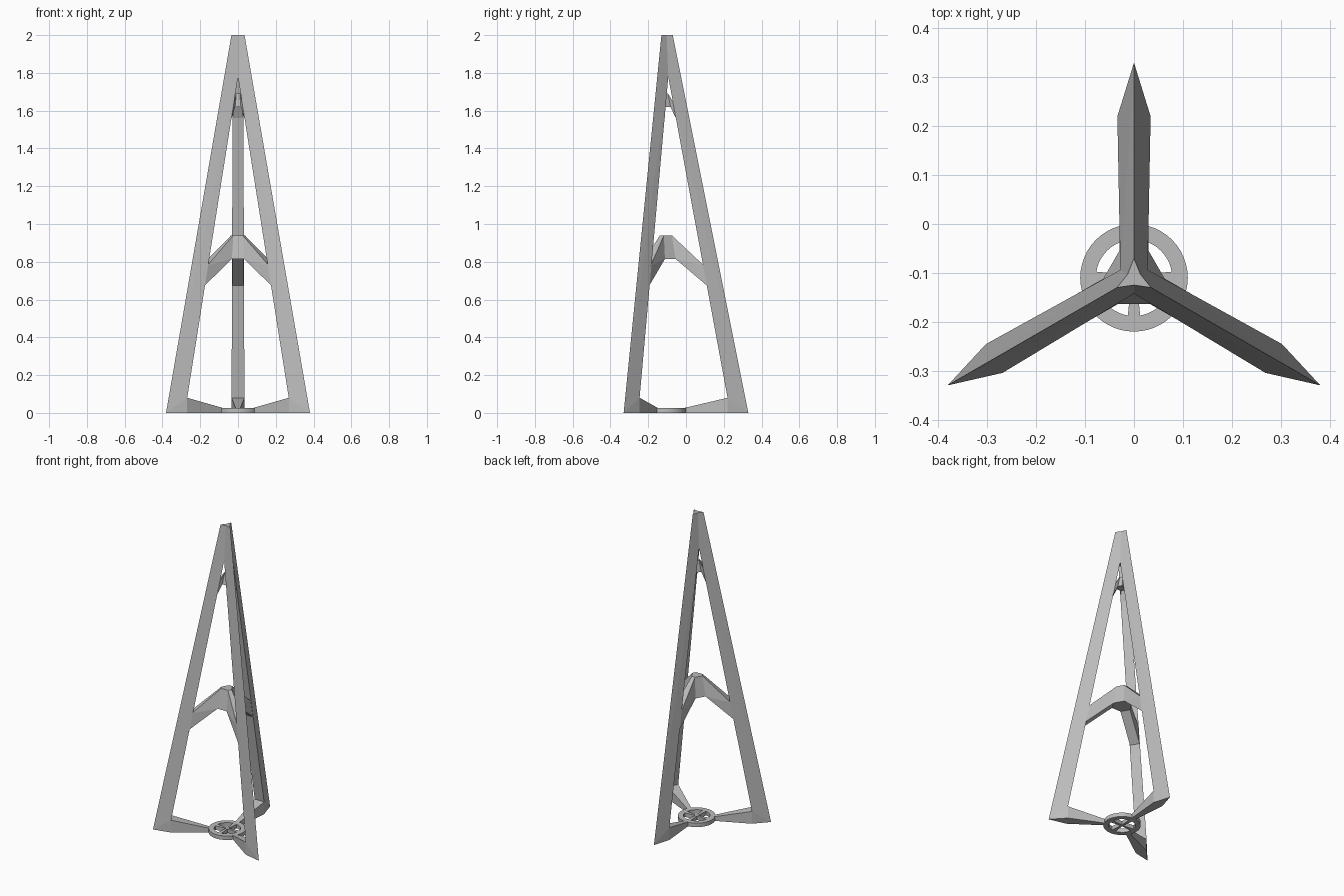
import bpy, bmesh, math
from mathutils import Vector

cube = bpy.data.objects.get("Cube")
if cube:
    bpy.data.objects.remove(cube, do_unlink=True)

AXIS = Vector((0, -0.11, 0))
LEG_ANGLES = [math.radians(a) for a in (90, 210, 330)]

grey = bpy.data.materials.new("plain_grey")
grey.use_nodes = True
colour = (0.5, 0.5, 0.5, 1)
grey.diffuse_color = colour
grey.node_tree.nodes["Principled BSDF"].inputs["Base Color"].default_value = colour


def polar(r, side, z, angle):
    """Point at radius r along an angle, shifted sideways."""
    c, s = math.cos(angle), math.sin(angle)
    return AXIS + Vector((r * c - side * s, r * s + side * c, z))


def pair(r, w, z, angle):
    return [polar(r, w, z, angle), polar(r, -w, z, angle)]


def hull(bm, points):
    """Add one convex solid."""
    part = bmesh.new()
    for p in points:
        part.verts.new(p)
    bmesh.ops.convex_hull(part, input=part.verts[:])
    bmesh.ops.dissolve_limit(part, angle_limit=0.01, verts=part.verts[:], edges=part.edges[:])
    bmesh.ops.recalc_face_normals(part, faces=part.faces[:])
    mesh = bpy.data.meshes.new("temporary")
    part.to_mesh(mesh)
    part.free()
    bm.from_mesh(mesh)
    bpy.data.meshes.remove(mesh)


def finish(bm, name):
    mesh = bpy.data.meshes.new(name)
    bm.to_mesh(mesh)
    bm.free()
    mesh.materials.append(grey)
    obj = bpy.data.objects.new(name, mesh)
    bpy.context.scene.collection.objects.link(obj)
    return obj


# Knife-edged legs: height, ridge radius, inner radius, inner half width, core radius
SECTIONS = [(0, 0.44, 0.33, 0.034, 0.33),
            (0.08, 0.424, 0.33, 0.034, 0.33),
            (1.78, 0.084, 0.016, 0.028, 0.016),
            (2, 0.04, 0.0075, 0.013, 0)]


def section(angle, z, ridge, inner, w, core):
    return [polar(ridge, 0, z, angle), polar(core, 0, z, angle)] + pair(inner, w, z, angle)


for i, a in enumerate(LEG_ANGLES):
    bm = bmesh.new()
    for low, high in zip(SECTIONS, SECTIONS[1:]):
        hull(bm, section(a, *low) + section(a, *high))
    # solid core behind the joined tops
    hull(bm, [polar(0, 0, 1.78, a)] + pair(0.016, 0.028, 1.78, a)
         + pair(0.0075, 0.013, 2, a) + [polar(0, 0, 2, a)])
    finish(bm, f"leg_{i + 1}")


# Three-armed braces: each spec is radius, half width, height
def brace(name, hub_top, hub_bottom, leg_top, leg_bottom):
    bm = bmesh.new()
    hull(bm, [p for a in LEG_ANGLES for s in (hub_top, hub_bottom) for p in pair(*s, a)])
    for a in LEG_ANGLES:
        hull(bm, [p for s in (hub_top, hub_bottom, leg_top, leg_bottom) for p in pair(*s, a)])
    finish(bm, name)


brace("middle_brace", (0.035, 0.012, 0.94), (0.055, 0.03, 0.815),
      (0.205, 0.03, 0.78), (0.225, 0.03, 0.67))
brace("upper_brace", (0.015, 0.008, 1.69), (0.028, 0.018, 1.62),
      (0.04, 0.028, 1.65), (0.056, 0.029, 1.56))

# Tapered struts from the feet to the ground ring
for i, a in enumerate(LEG_ANGLES):
    bm = bmesh.new()
    hull(bm, pair(0.33, 0.034, 0, a) + pair(0.33, 0.034, 0.08, a)
         + pair(0.1, 0.013, 0, a) + pair(0.1, 0.013, 0.026, a))
    finish(bm, f"foot_strut_{i + 1}")

# Ground ring spun from a rectangular profile
bm = bmesh.new()
corners = [bm.verts.new(AXIS + Vector((r, 0, z)))
           for r, z in ((0.11, 0), (0.11, 0.026), (0.078, 0.026), (0.078, 0))]
edges = [bm.edges.new((corners[k], corners[(k + 1) % 4])) for k in range(4)]
bmesh.ops.spin(bm, geom=corners + edges, cent=AXIS, axis=(0, 0, 1),
               angle=math.tau, steps=48, use_duplicate=False)
bmesh.ops.remove_doubles(bm, verts=bm.verts[:], dist=0.0001)
bmesh.ops.recalc_face_normals(bm, faces=bm.faces[:])
ring = finish(bm, "ground_ring")
bpy.context.view_layer.objects.active = ring
ring.select_set(True)
bpy.ops.object.shade_smooth_by_angle()
ring.select_set(False)

# Wedge spokes inside the ring
bm = bmesh.new()
for k in range(4):
    a = k * math.pi / 2
    hull(bm, [p for z in (0, 0.026) for r, w in ((0, 0.005), (0.082, 0.013))
              for p in pair(r, w, z, a)])
finish(bm, "ring_spokes")

# Small round plug on the tip
bm = bmesh.new()
bmesh.ops.create_circle(bm, cap_ends=True, segments=16, radius=0.006)
bmesh.ops.translate(bm, verts=bm.verts[:], vec=AXIS + Vector((0, 0, 2.0005)))
finish(bm, "tip_plug")
